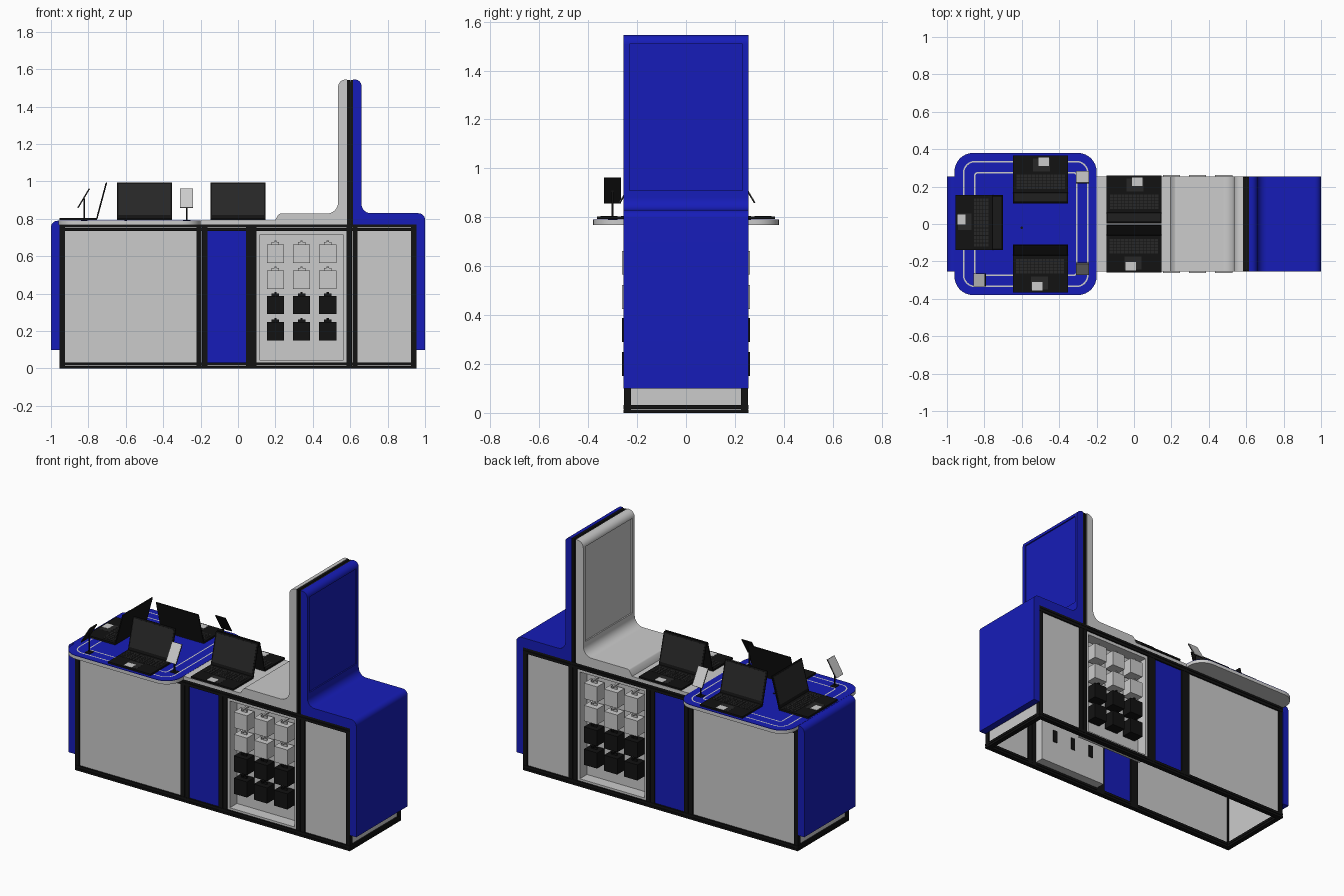
import bpy, bmesh
from math import radians, tan, sin, pi
from mathutils import Matrix, Vector

if "Cube" in bpy.data.objects:
    bpy.data.objects.remove(bpy.data.objects["Cube"])


def material(name, rgb):
    m = bpy.data.materials.new(name)
    m.diffuse_color = (*rgb, 1)
    m.use_nodes = True
    m.node_tree.nodes["Principled BSDF"].inputs["Base Color"].default_value = m.diffuse_color
    return m


BLUE = material("blue", (0.008, 0.012, 0.48))
BLACK = material("black", (0.006, 0.006, 0.006))
DARK = material("dark_screen", (0.02, 0.02, 0.02))
LIGHT = material("light", (0.55, 0.55, 0.55))
GREY = None


def finish(bm, name, mat, mx=None, smooth=False):
    bmesh.ops.recalc_face_normals(bm, faces=bm.faces)
    me = bpy.data.meshes.new(name)
    bm.to_mesh(me)
    bm.free()
    if mx is not None:
        me.transform(mx)
    ob = bpy.data.objects.new(name, me)
    bpy.context.collection.objects.link(ob)
    if mat:
        me.materials.append(mat)
    if smooth:
        bpy.ops.object.select_all(action='DESELECT')
        ob.select_set(True)
        bpy.context.view_layer.objects.active = ob
        bpy.ops.object.shade_smooth_by_angle(angle=radians(35))
    return ob


def boxes(name, spans, mat=GREY, mx=None):
    """One object from (x0, x1, y0, y1, z0, z1) spans."""
    bm = bmesh.new()
    for x0, x1, y0, y1, z0, z1 in spans:
        m = Matrix.Translation(((x0 + x1) / 2, (y0 + y1) / 2, (z0 + z1) / 2))
        m = m @ Matrix.Diagonal((abs(x1 - x0), abs(y1 - y0), abs(z1 - z0), 1))
        bmesh.ops.create_cube(bm, size=1, matrix=m)
    return finish(bm, name, mat, mx)


def fillet(corners, n=8):
    """Round each (x, y, radius) corner of a polygon."""
    out = []
    for i, (x, y, r) in enumerate(corners):
        p = Vector((x, y))
        if r == 0:
            out.append(p)
            continue
        a = (Vector(corners[i - 1][:2]) - p).normalized()
        b = (Vector(corners[(i + 1) % len(corners)][:2]) - p).normalized()
        half = a.angle(b) / 2
        c = p + (a + b).normalized() * r / sin(half)
        v0 = (p + a * r / tan(half) - c).normalized()
        v1 = (p + b * r / tan(half) - c).normalized()
        out += [c + v0.slerp(v1, k / n) * r for k in range(n + 1)]
    return out


def prism(name, corners, lo, hi, axis, mat=GREY):
    """Extrude a rounded profile along y (profile xz) or z (profile xy)."""
    bm = bmesh.new()
    place = (lambda p: (p.x, lo, p.y)) if axis == 'y' else (lambda p: (p.x, p.y, lo))
    f = bm.faces.new([bm.verts.new(place(p)) for p in fillet(corners)])
    ext = bmesh.ops.extrude_face_region(bm, geom=[f])['geom']
    d = (0, hi - lo, 0) if axis == 'y' else (0, 0, hi - lo)
    bmesh.ops.translate(bm, vec=d, verts=[g for g in ext if isinstance(g, bmesh.types.BMVert)])
    return finish(bm, name, mat, smooth=True)


def round_rect(x0, x1, y0, y1, r):
    return [(x0, y0, r), (x1, y0, r), (x1, y1, r), (x0, y1, r)]


def recess(ob, span):
    cutter = boxes("recess_cutter", [span])
    cutter.hide_render = True
    mod = ob.modifiers.new("recess", 'BOOLEAN')
    mod.object, mod.operation, mod.solver = cutter, 'DIFFERENCE', 'EXACT'
    bpy.ops.object.select_all(action='DESELECT')
    ob.select_set(True)
    bpy.context.view_layer.objects.active = ob
    bpy.ops.object.modifier_apply(modifier=mod.name)
    bpy.data.objects.remove(cutter)


# Black frame: rails and posts on both long sides, rails across both ends
rails, posts = [], []
for s in (-1, 1):
    for z0, z1 in ((0, 0.013), (0.016, 0.032), (0.735, 0.752), (0.755, 0.77)):
        rails.append((-0.955, 0.955, s * 0.225, s * 0.255, z0, z1))
        rails.append((s * 0.925, s * 0.955, -0.225, 0.225, z0, z1))
    for x in (-0.94, -0.208, -0.178, 0.057, 0.086, 0.595, 0.625, 0.94):
        posts.append((x - 0.014, x + 0.014, s * 0.225, s * 0.253, 0.012, 0.765))
boxes("frame_rails", rails, BLACK)
boxes("frame_posts", posts, BLACK)

# Thin cladding panels
for s, side in ((-1, "front"), (1, "back")):
    y0, y1 = s * 0.235, s * 0.245
    boxes(side + "_cabinet_panel", [(-0.93, -0.22, y0, y1, 0.03, 0.74)])
    boxes(side + "_blue_panel", [(-0.168, 0.045, y0, y1, 0.03, 0.74)], BLUE)
    boxes(side + "_end_bay_panel", [(0.635, 0.93, y0, y1, 0.03, 0.74)])
boxes("end_panels", [(s * 0.935, s * 0.945, -0.23, 0.23, 0.03, 0.74) for s in (-1, 1)])

# Recessed display bays with hanging stock
for s, side in ((-1, "front"), (1, "back")):
    a, b = s * 0.175, s * 0.246
    boxes(side + "_display_tray", [
        (0.1, 0.58, s * 0.168, a, 0.03, 0.737),
        (0.1, 0.115, a, b, 0.03, 0.737), (0.565, 0.58, a, b, 0.03, 0.737),
        (0.115, 0.565, a, b, 0.03, 0.045), (0.115, 0.565, a, b, 0.715, 0.737)])
    for rows, label, mat in (((0.615, 0.475), "light", LIGHT), ((0.34, 0.2), "dark", BLACK)):
        stock = []
        for x in (0.2, 0.34, 0.48):
            for z in rows:
                stock += [(x - 0.046, x + 0.046, s * 0.19, s * 0.262, z - 0.05, z + 0.048),
                          (x - 0.02, x + 0.02, s * 0.222, s * 0.228, z + 0.048, z + 0.062),
                          (x - 0.006, x + 0.006, a, s * 0.245, z + 0.062, z + 0.07)]
        boxes(f"{side}_{label}_stock", stock, mat)
    boxes(side + "_hook_plates", [(x - 0.015, x + 0.015, s * 0.164, s * 0.168, z - 0.02, z + 0.06)
                                  for x in (0.2, 0.34, 0.48) for z in (0.2, 0.34, 0.475, 0.615)], BLACK)

# Blue end shells and the header tower
Y = 0.255
prism("left_end_shell", [(-1, 0.1, 0), (-1, 0.79, 0.035), (-0.955, 0.79, 0), (-0.955, 0.1, 0)], -Y, Y, 'y', BLUE)
blue = prism("right_shell_and_tower", [
    (1, 0.1, 0), (1, 0.83, 0.035), (0.66, 0.83, 0.05), (0.66, 1.545, 0.035), (0.616, 1.545, 0),
    (0.616, 0.77, 0), (0.955, 0.77, 0), (0.955, 0.1, 0)], -Y, Y, 'y', BLUE)
recess(blue, (0.652, 0.7, -0.232, 0.232, 0.91, 1.508))
grey = prism("grey_tower_and_counter", [
    (0.195, 0.77, 0), (0.195, 0.79, 0), (0.22, 0.828, 0.015), (0.535, 0.828, 0.06),
    (0.535, 1.545, 0.04), (0.584, 1.545, 0), (0.584, 0.77, 0)], -Y, Y, 'y')
recess(grey, (0.5, 0.543, -0.232, 0.232, 0.91, 1.505))
boxes("tower_core", [(0.584, 0.598, -0.252, 0.252, 0.77, 1.543), (0.598, 0.602, -0.245, 0.245, 0.77, 1.535),
                     (0.602, 0.616, -0.252, 0.252, 0.77, 1.543)], BLACK)
boxes("middle_counter", [(-0.2, 0.195, -0.255, 0.255, 0.77, 0.79)])

# Overhanging round-cornered table with inlaid lines
prism("table_slab", round_rect(-0.96, -0.2, -0.38, 0.38, 0.1), 0.768, 0.788, 'z')
prism("table_surface", round_rect(-0.96, -0.2, -0.38, 0.38, 0.1), 0.788, 0.791, 'z', BLUE)
for name, x0, x1, y, r in (("outer", -0.915, -0.243, 0.338, 0.065), ("inner", -0.855, -0.303, 0.278, 0.02)):
    bm = bmesh.new()
    loops = [[bm.verts.new((p.x, p.y, 0.792)) for p in
              fillet(round_rect(x0 + d, x1 - d, -y + d, y - d, r - d))] for d in (0, 0.008)]
    n = len(loops[0])
    for i in range(n):
        j = (i + 1) % n
        bm.faces.new((loops[0][i], loops[0][j], loops[1][j], loops[1][i]))
    finish(bm, name + "_table_line", LIGHT)
bm = bmesh.new()
bmesh.ops.create_cone(bm, cap_ends=True, segments=16, radius1=0.007, radius2=0.007, depth=0.003)
finish(bm, "cable_port", BLACK, Matrix.Translation((-0.6, -0.02, 0.792)))


# Laptops: hinge at the local origin, keyboard towards local -y
def laptop(label, x, y, turn):
    mx = Matrix.Translation((x, y, 0.791)) @ Matrix.Rotation(radians(turn), 4, 'Z')
    boxes(label + "_laptop_base", [(-0.147, 0.147, -0.2, 0, 0.002, 0.013)], BLACK, mx)
    boxes(label + "_laptop_keys", [(-0.13 + i * 0.02, -0.113 + i * 0.02, -0.1 + j * 0.016, -0.087 + j * 0.016,
                                    0.013, 0.0145) for i in range(13) for j in range(5)], DARK, mx)
    boxes(label + "_laptop_touchpad", [(-0.05, 0.04, -0.185, -0.115, 0.013, 0.0135)], DARK, mx)
    boxes(label + "_laptop_label", [(-0.045, 0.01, -0.19, -0.145, 0.0135, 0.0145)], LIGHT, mx)
    lid = mx @ Matrix.Translation((0, 0, 0.01)) @ Matrix.Rotation(radians(-15), 4, 'X')
    boxes(label + "_laptop_lid", [(-0.147, 0.147, -0.003, 0.004, 0, 0.2)], BLACK, lid)
    boxes(label + "_laptop_screen", [(-0.138, 0.138, -0.004, -0.003, 0.02, 0.19)], DARK, lid)


laptop("table_front", -0.5, -0.165, 0)
laptop("table_back", -0.5, 0.165, 180)
laptop("table_left", -0.755, 0.007, -90)
laptop("counter_front", 0, -0.058, 0)
laptop("counter_back", 0, 0.058, 180)


# Small tilted tablets on slim stands, facing local -y
def tablet(label, x, y, turn):
    mx = Matrix.Translation((x, y, 0.79)) @ Matrix.Rotation(radians(turn), 4, 'Z')
    boxes(label + "_tablet_stand", [(-0.004, 0.004, 0.0, 0.006, 0, 0.12),
                                    (-0.02, 0.02, -0.015, 0.02, 0.001, 0.004)], BLACK, mx)
    tilt = mx @ Matrix.Translation((0, 0, 0.12)) @ Matrix.Rotation(radians(-31), 4, 'X')
    boxes(label + "_tablet_body", [(-0.035, 0.035, -0.002, 0.003, -0.06, 0.06)], BLACK, tilt)
    boxes(label + "_tablet_face", [(-0.034, 0.034, -0.004, -0.002, -0.059, 0.059)], GREY, tilt)


tablet("front", -0.275, -0.24, 0)
tablet("back", -0.275, 0.25, 180)
tablet("left", -0.825, -0.3, -90)
